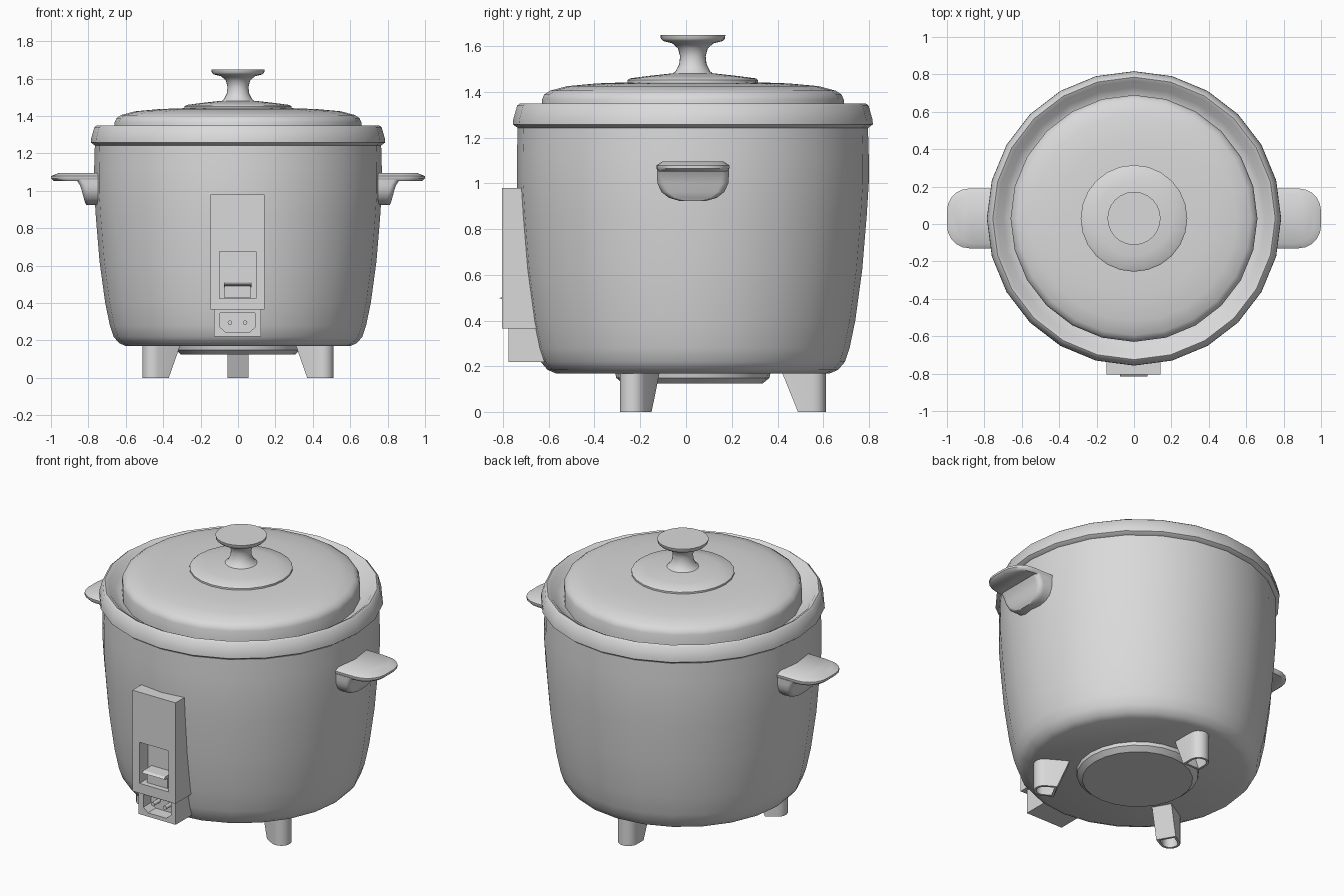
import bpy, bmesh
from math import pi, sin, cos, radians
from mathutils import Matrix

if "Cube" in bpy.data.objects:
    bpy.data.objects.remove(bpy.data.objects["Cube"])

grey = bpy.data.materials.new("grey")
grey.use_nodes = True
COLOR = (0.7, 0.7, 0.7, 1)
grey.diffuse_color = COLOR
grey.node_tree.nodes["Principled BSDF"].inputs["Base Color"].default_value = COLOR

CY = 0.03      # depth of the pot axis
SIDES = 24


def finish(name, bm, angle=32):
    bmesh.ops.recalc_face_normals(bm, faces=bm.faces)
    mesh = bpy.data.meshes.new(name)
    bm.to_mesh(mesh)
    bm.free()
    mesh.materials.append(grey)
    obj = bpy.data.objects.new(name, mesh)
    bpy.context.collection.objects.link(obj)
    bpy.ops.object.select_all(action='DESELECT')
    obj.select_set(True)
    bpy.context.view_layer.objects.active = obj
    bpy.ops.object.shade_smooth_by_angle(angle=radians(angle))
    return obj


def loft(name, rings, matrix=Matrix(), angle=32):
    """Skin a stack of equal-length rings and cap both ends."""
    bm = bmesh.new()
    loops = [[bm.verts.new(matrix @ Matrix.Translation(p).translation) for p in r] for r in rings]
    n = len(loops[0])
    for a, b in zip(loops, loops[1:]):
        for i in range(n):
            j = (i + 1) % n
            bm.faces.new((a[i], a[j], b[j], b[i]))
    bm.faces.new(loops[0])
    bm.faces.new(loops[-1])
    return finish(name, bm, angle)


def revolve(name, profile, angle=32):
    turn = [2 * pi * i / SIDES for i in range(SIDES)]
    return loft(name, [[(r * cos(t), CY + r * sin(t), z) for t in turn] for r, z in profile], angle=angle)


def box(name, x0, x1, y0, y1, z0, z1):
    return loft(name, [[(x0, y0, z), (x1, y0, z), (x1, y1, z), (x0, y1, z)] for z in (z0, z1)])


def recessed(name, outer, hole, front, back, floor):
    """Block with a pocket in its front face."""
    steps = ((outer, back), (outer, front), (hole, front), (hole, floor))
    return loft(name, [[(x, y, z) for x, z in shape] for shape, y in steps])


# Pot, rim and base plate
revolve("pot_body", [(0.60, 0.17), (0.635, 0.185), (0.665, 0.22), (0.685, 0.28), (0.71, 0.4),
                     (0.74, 0.62), (0.76, 0.86), (0.769, 1.0), (0.769, 1.12), (0.765, 1.26)])
revolve("base_plate", [(0.34, 0.175), (0.335, 0.15), (0.305, 0.125)])
revolve("rim", [(0.74, 1.24), (0.765, 1.242), (0.787, 1.258), (0.785, 1.28), (0.768, 1.34),
                (0.755, 1.35), (0.735, 1.34), (0.70, 1.30), (0.65, 1.28)], 40)

# Lid with its cap and knob
revolve("lid", [(0.66, 1.27), (0.66, 1.365), (0.65, 1.388), (0.625, 1.405), (0.55, 1.425),
                (0.42, 1.437), (0.28, 1.442)], 40)
revolve("lid_cap", [(0.285, 1.435), (0.285, 1.452), (0.275, 1.459), (0.2, 1.469), (0.1, 1.48)])
revolve("knob", [(0.095, 1.475), (0.075, 1.49), (0.06, 1.52), (0.056, 1.555), (0.065, 1.59),
                 (0.09, 1.612), (0.13, 1.622), (0.14, 1.632), (0.142, 1.648)], 40)


# Side handles
def slab(x1, half, corner, z, side):
    pts = [(0.7, -half, z)]
    for sign, start in ((-1, -90), (1, 0)):
        for k in range(6):
            t = radians(start + 18 * k)
            pts.append((x1 - corner + corner * cos(t), sign * (half - corner) + corner * sin(t), z))
    pts.append((0.7, half, z))
    return [(side * x, y + CY, z) for x, y, z in pts]


for label, side in (("left", 1), ("right", -1)):
    plate = ((0.985, 0.15, 0.11, 1.053), (1.0, 0.16, 0.12, 1.066),
             (1.0, 0.16, 0.12, 1.078), (0.96, 0.135, 0.1, 1.095))
    loft(label + "_handle", [slab(*p, side) for p in plate], angle=45)
    brace = ((0.865, 0.157, 0.03, 1.06), (0.845, 0.157, 0.03, 1.03), (0.835, 0.155, 0.03, 1.0),
             (0.825, 0.137, 0.03, 0.962), (0.818, 0.105, 0.03, 0.937), (0.812, 0.06, 0.03, 0.924))
    loft(label + "_handle_brace", [slab(*p, side) for p in brace], angle=40)


# Hollow legs, rounded on the outside
def leg_ring(inner, wall, z):
    w = 0.057 - wall
    arc = [radians(-90 + 22.5 * k) for k in range(9)]
    return ([(inner + wall, -w, z)] + [(0.525 + w * cos(t), w * sin(t), z) for t in arc]
            + [(inner + wall, w, z)])


for label, angle in (("back", 90), ("front_left", 330), ("front_right", 210)):
    place = Matrix.Translation((0, CY, 0)) @ Matrix.Rotation(radians(angle), 4, 'Z')
    loft(label + "_leg", [leg_ring(0.405, 0.014, 0.15), leg_ring(0.46, 0.014, 0),
                          leg_ring(0.46, 0, 0), leg_ring(0.385, 0, 0.185)], place)

# Control panel with switch window
recessed("control_panel",
         [(-0.148, 0.365), (0.142, 0.365), (0.142, 0.98), (-0.148, 0.98)],
         [(-0.1, 0.425), (0.095, 0.425), (0.095, 0.675), (-0.1, 0.675)],
         -0.805, -0.6, -0.725)
box("switch_stem", -0.072, 0.067, -0.775, -0.72, 0.426, 0.49)
loft("switch_lever", [[(x, -0.72, 0.485), (x, -0.8, 0.492), (x, -0.815, 0.498),
                       (x, -0.8, 0.508), (x, -0.72, 0.51)] for x in (-0.076, 0.071)])

# Power socket with two pins
recessed("power_socket",
         [(-0.128, 0.22), (0.122, 0.22), (0.122, 0.27), (0.122, 0.367), (-0.128, 0.367), (-0.128, 0.27)],
         [(-0.065, 0.243), (0.06, 0.243), (0.09, 0.27), (0.09, 0.347), (-0.095, 0.347), (-0.095, 0.27)],
         -0.775, -0.5, -0.7)
for label, x in (("left", 0.038), ("right", -0.043)):
    turn = [2 * pi * k / 10 for k in range(10)]
    loft(label + "_socket_pin", [[(x + 0.012 * cos(t), y, 0.295 + 0.012 * sin(t)) for t in turn]
                                 for y in (-0.69, -0.76)], angle=40)
